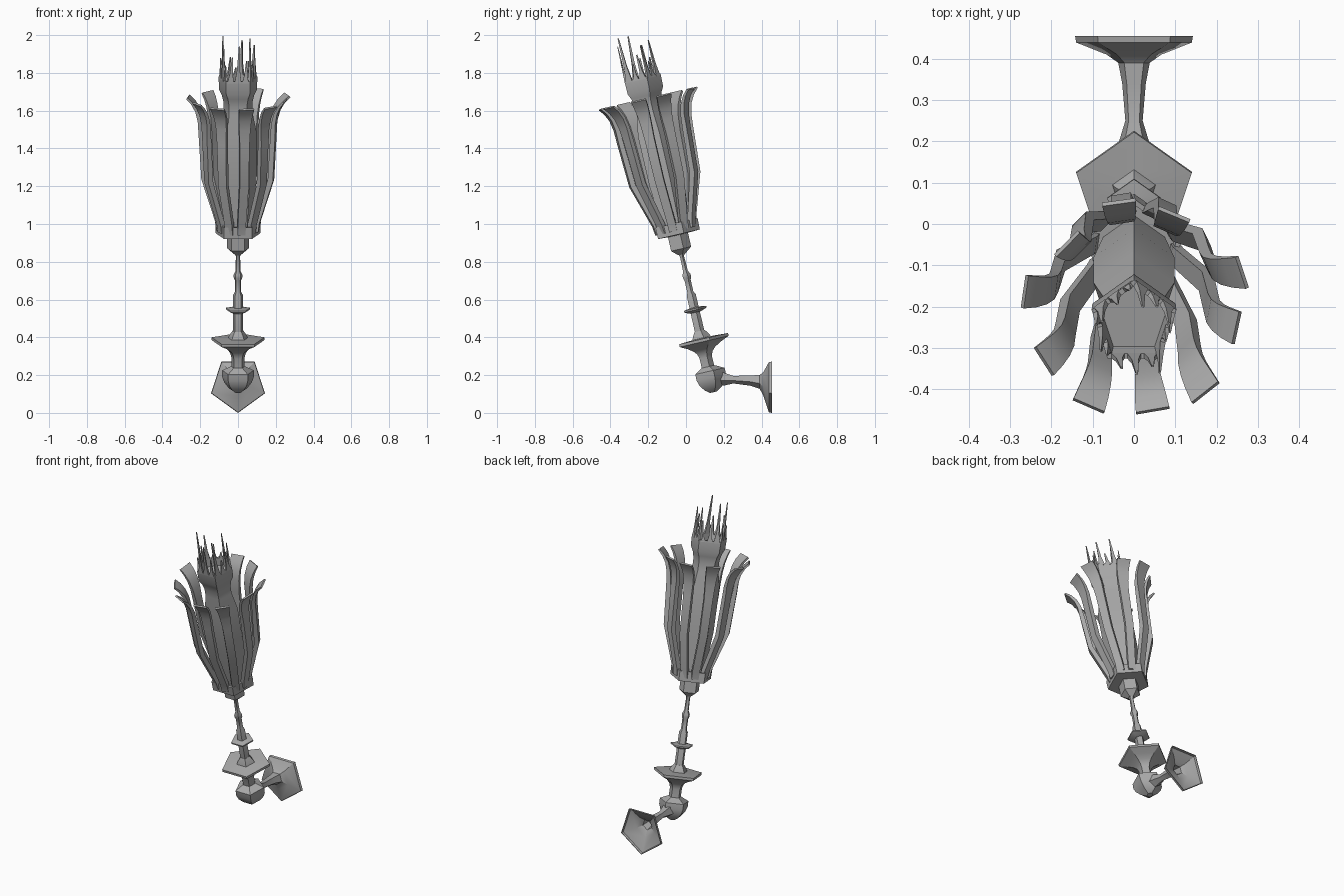
import bpy, bmesh, math, random
from mathutils import Matrix, Vector

cube = bpy.data.objects.get("Cube")
if cube:
    bpy.data.objects.remove(cube, do_unlink=True)
random.seed(4)

metal = bpy.data.materials.new("grey metal")
grey = (0.4, 0.4, 0.4, 1)
metal.use_nodes = True
metal.diffuse_color = grey
metal.node_tree.nodes["Principled BSDF"].inputs["Base Color"].default_value = grey

# Tilted axis of the torch, and its local z measured from the floor
TILT = Matrix.Translation((0, 0.169, 0)) @ Matrix.Rotation(math.radians(13), 4, "X")
SIDES = 5


def loft(name, strips, matrix=TILT, smooth=None):
    """Skin lists of matching cross-sections and cap both ends."""
    bm = bmesh.new()
    for rings in strips:
        rows = [[bm.verts.new(p) for p in ring] for ring in rings]
        n = len(rows[0])
        for a, b in zip(rows, rows[1:]):
            for i in range(n):
                j = (i + 1) % n
                bm.faces.new((a[i], a[j], b[j], b[i]))
        bm.faces.new(rows[0][::-1])
        bm.faces.new(rows[-1])
    bmesh.ops.recalc_face_normals(bm, faces=bm.faces)
    bm.transform(matrix)
    mesh = bpy.data.meshes.new(name)
    bm.to_mesh(mesh)
    bm.free()
    mesh.materials.append(metal)
    ob = bpy.data.objects.new(name, mesh)
    bpy.context.collection.objects.link(ob)
    if smooth:
        bpy.ops.object.select_all(action="DESELECT")
        ob.select_set(True)
        bpy.context.view_layer.objects.active = ob
        bpy.ops.object.shade_smooth_by_angle(angle=math.radians(smooth))


def corner(k, r, t):
    a = math.radians(90 + 360 / SIDES * k)
    return Vector((r * math.cos(a), r * math.sin(a), t))


def turned(name, profile):
    rings = [[corner(k, r, t) for k in range(SIDES)] for r, t in profile]
    loft(name, [rings], smooth=30)


def bar(center, across, depth):
    """Four-cornered cross-section."""
    return [center + across * s + depth * q for s, q in ((-1, -1), (1, -1), (1, 1), (-1, 1))]


# Stem parts, each a five-sided turned profile of (radius, height)
turned("lower_knob", [(0.02, 0.112), (0.05, 0.13), (0.077, 0.16), (0.088, 0.19),
                      (0.088, 0.225), (0.04, 0.25)])
turned("drip_dish", [(0.037, 0.24), (0.037, 0.3), (0.045, 0.325), (0.065, 0.345), (0.1, 0.365),
                     (0.147, 0.385), (0.147, 0.4), (0.055, 0.405), (0.048, 0.42), (0.03, 0.445)])
turned("stem", [(0.028, 0.43), (0.027, 0.64), (0.018, 0.655), (0.018, 0.72), (0.024, 0.735),
                (0.024, 0.75), (0.014, 0.77), (0.012, 0.85), (0.022, 0.87)])
turned("stem_ring", [(0.035, 0.545), (0.068, 0.558), (0.068, 0.566), (0.03, 0.572)])
turned("hub", [(0.02, 0.86), (0.06, 0.89), (0.06, 0.97)])
turned("cup", [(0.06, 0.965), (0.125, 0.968), (0.127, 1.03), (0.112, 1.03), (0.108, 1.0)])
turned("torch_body", [(0.078, 0.99), (0.103, 1.25), (0.103, 1.52), (0.08, 1.63), (0.08, 1.68),
                      (0.09, 1.72), (0.106, 1.75), (0.108, 1.82), (0.092, 1.82), (0.085, 1.77)])

# Jagged spikes standing along the torch rim, lower toward the back
HEIGHTS = (0.09, 0.14, 0.2, 0.12, 0.24)
PER_SIDE = 3
spikes = []
for k in range(SIDES):
    a, b = corner(k, 0.1, 1.81), corner(k + 1, 0.1, 1.81)
    along = (b - a).normalized()
    out = Vector((a.x + b.x, a.y + b.y, 0)).normalized()
    for i in range(PER_SIDE):
        c = a.lerp(b, (i + 0.5) / PER_SIDE)
        h = HEIGHTS[(PER_SIDE * k + i) % len(HEIGHTS)] - 0.5 * max(c.y, 0)
        top = along * random.uniform(-0.012, 0.012) + Vector((0, 0, h))
        spikes.append([bar(c + top * up, along * w, out * d)
                       for up, w, d in ((0, 0.018, 0.007), (0.35, 0.008, 0.005), (1, 0.003, 0.002))])
loft("rim_spikes", spikes)

# Ten petals that swell out of the cup and curl away at the tips:
# radius, height, half width, half thickness
PETAL = [(0.098, 0.99, 0.021, 0.012), (0.105, 1.04, 0.022, 0.013), (0.178, 1.27, 0.024, 0.014),
         (0.192, 1.5, 0.026, 0.013), (0.198, 1.58, 0.03, 0.011), (0.212, 1.635, 0.034, 0.009),
         (0.234, 1.675, 0.038, 0.007), (0.262, 1.705, 0.041, 0.005)]
# Sideways sweep in degrees and reach of each petal's tip
BENDS = ((0, 1), (-7, 1.05), (-4, 0.97), (-10, 1.05), (3, 0.95),
         (-2, 1), (0, 0.86), (0, 1.02), (4, 0.98), (2, 1.03))
BACK_SHIFT = Vector((0, 0.015, 0))
UP = Vector((0, 0, 1))
last = len(PETAL) - 1
petals = []
for k, (sweep, reach) in enumerate(BENDS):
    rings = []
    for i, (r, t, w, d) in enumerate(PETAL):
        f = i / last
        a = math.radians(-80 + 36 * k + sweep * f)
        out, side = Vector((math.cos(a), math.sin(a), 0)), Vector((-math.sin(a), math.cos(a), 0))
        p, q = PETAL[max(i - 1, 0)], PETAL[min(i + 1, last)]
        path = (out * (q[0] - p[0]) + UP * (q[1] - p[1])).normalized()
        spread = r * (1 + (reach - 1) * f)
        rings.append(bar(out * spread + UP * t + BACK_SHIFT * f, side * w, path.cross(side) * d))
    petals.append(rings)
loft("petals", petals, smooth=30)

# Wall arm and flared, hollow-backed plate, one corner down:
# radius, depth, centre height
ARM = [(0.042, 0.15, 0.185), (0.038, 0.2, 0.182), (0.022, 0.25, 0.178), (0.03, 0.34, 0.174),
       (0.04, 0.39, 0.168), (0.07, 0.41, 0.16), (0.147, 0.439, 0.15), (0.15, 0.455, 0.15),
       (0.145, 0.455, 0.15), (0.142, 0.443, 0.15), (0.065, 0.413, 0.16), (0.033, 0.393, 0.168),
       (0.025, 0.345, 0.174)]
arm = [[Vector((p.x, y, z - p.y)) for p in (corner(k, r, 0) for k in range(SIDES))]
       for r, y, z in ARM]
loft("wall_mount", [arm], Matrix.Identity(4), 30)
